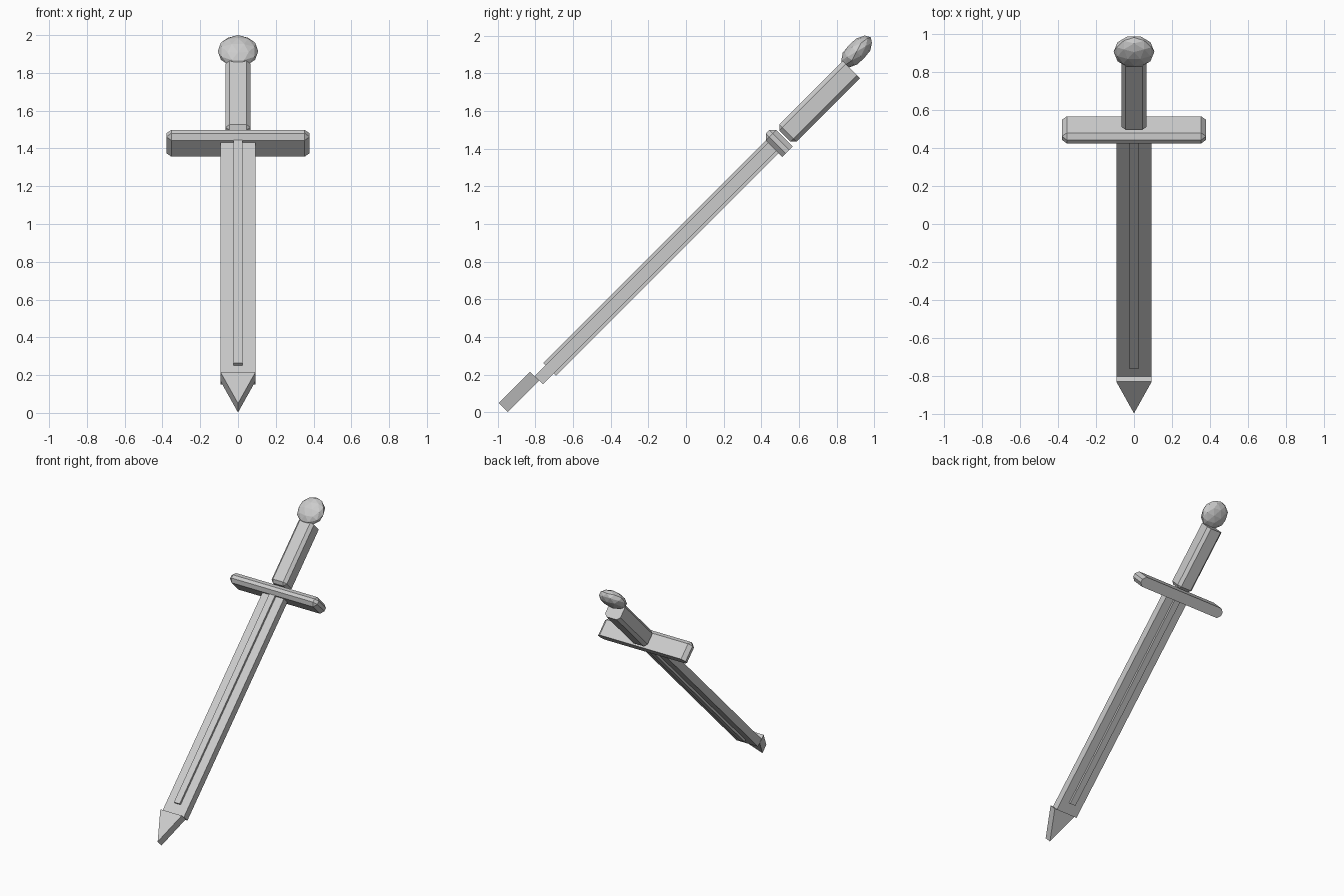
import bpy
import bmesh
from math import radians
from mathutils import Matrix, Vector

cube = bpy.data.objects.get("Cube")
if cube:
    bpy.data.objects.remove(cube, do_unlink=True)

# One plain grey for the whole sword
GREY = (0.6, 0.6, 0.6, 1.0)
mat = bpy.data.materials.new("plain_grey")
mat.use_nodes = True
mat.diffuse_color = GREY
mat.node_tree.nodes["Principled BSDF"].inputs["Base Color"].default_value = GREY

# The sword is built upright (local z along the blade), then leaned back
LEAN = Matrix.Rotation(radians(-45), 4, "X")


def finish(bm, name):
    bmesh.ops.recalc_face_normals(bm, faces=bm.faces)
    mesh = bpy.data.meshes.new(name)
    bm.to_mesh(mesh)
    bm.free()
    mesh.materials.append(mat)
    obj = bpy.data.objects.new(name, mesh)
    obj.matrix_world = LEAN
    bpy.context.collection.objects.link(obj)


def box(name, low, high, chamfer=0.0, square_end=None):
    """Box between two corners; edges around the square_end side stay sharp."""
    low, high = Vector(low), Vector(high)
    bm = bmesh.new()
    bmesh.ops.create_cube(bm, size=1)
    if chamfer:
        end = Vector(square_end)
        rim = {v for v in bm.verts if v.co.dot(end) > 0.4}
    size = high - low
    for v in bm.verts:
        v.co = (low + high) / 2 + Vector(a * b for a, b in zip(v.co, size))
    if chamfer:
        edges = [e for e in bm.edges if not all(v in rim for v in e.verts)]
        bmesh.ops.bevel(bm, geom=edges, offset=chamfer, segments=1,
                        profile=0.5, affect="EDGES")
    finish(bm, name)


# Blade with a raised rib on both faces
box("blade", (-0.093, -0.705, -0.43), (0.093, -0.643, 1.34))
box("blade_rib", (-0.025, -0.722, -0.35), (0.025, -0.626, 1.34))

# Triangular tip plate
bm = bmesh.new()
tri = [bm.verts.new(p) for p in
       ((-0.093, -0.739, -0.433), (0.093, -0.739, -0.433), (0, -0.739, -0.668))]
plate = bmesh.ops.extrude_face_region(bm, geom=[bm.faces.new(tri)])
bmesh.ops.translate(bm, vec=(0, 0.068, 0),
                    verts=[g for g in plate["geom"] if isinstance(g, bmesh.types.BMVert)])
finish(bm, "blade_tip")

# Chamfered guard and grip
box("guard", (-0.379, -0.747, 1.32), (0.379, -0.598, 1.398), 0.026, (0, 1, 0))
box("grip", (-0.066, -0.73, 1.408), (0.066, -0.602, 1.906), 0.022, (0, 0, 1))

# Flattened faceted pommel
bm = bmesh.new()
bmesh.ops.create_icosphere(
    bm, subdivisions=2, radius=1,
    matrix=Matrix.Translation((0, -0.714, 1.994))
    @ Matrix.Diagonal((0.107, 0.056, 0.107, 1))
    @ Matrix.Rotation(radians(-90), 4, "Z"))
finish(bm, "pommel")
